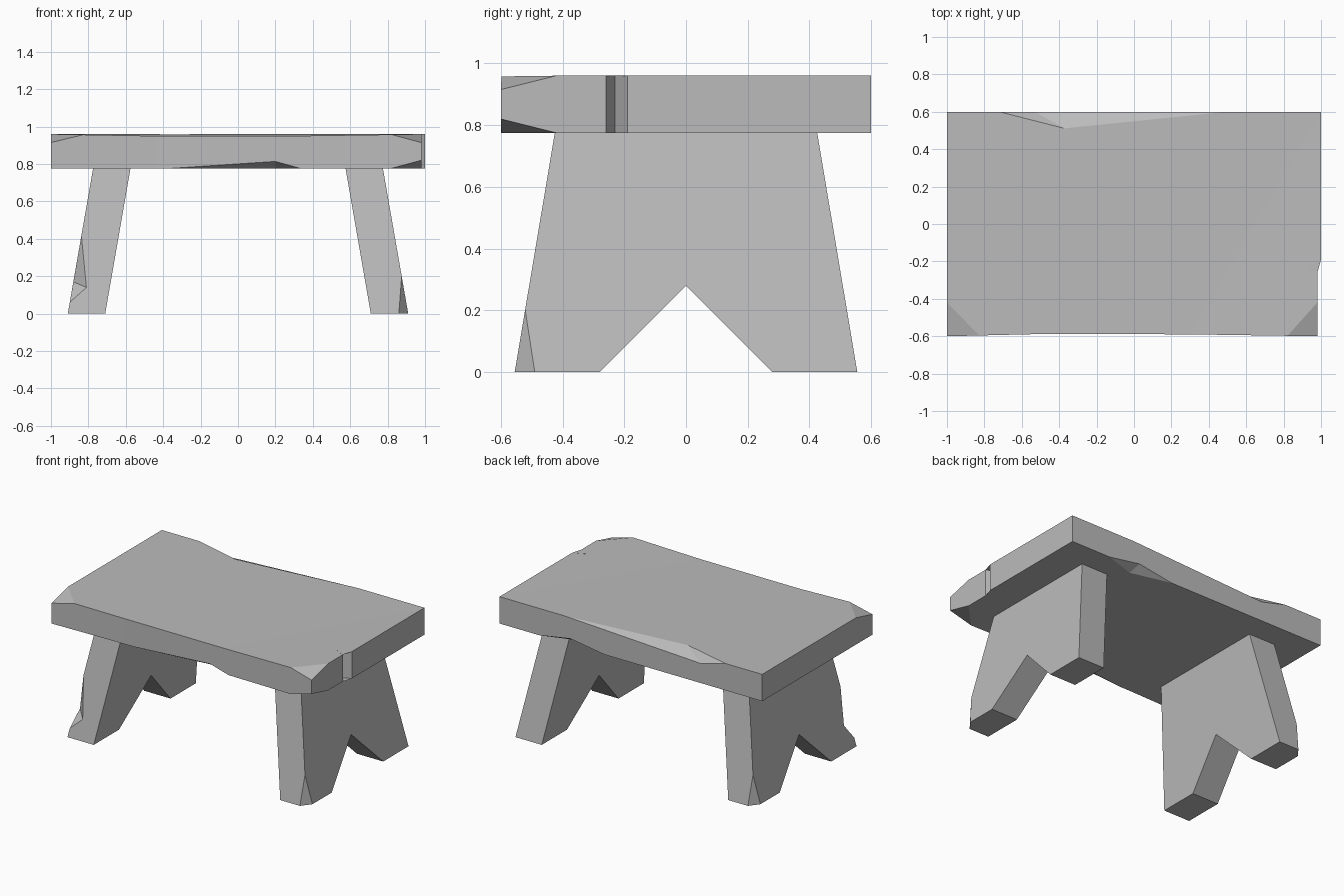
import bpy
import bmesh
from mathutils import Vector

if "Cube" in bpy.data.objects:
    bpy.data.objects.remove(bpy.data.objects["Cube"], do_unlink=True)

stone = bpy.data.materials.new("plain_grey")
grey = (0.5, 0.5, 0.5, 1)
stone.diffuse_color = grey
stone.use_nodes = True
stone.node_tree.nodes["Principled BSDF"].inputs["Base Color"].default_value = grey


def make_object(name, bm):
    bmesh.ops.recalc_face_normals(bm, faces=bm.faces)
    mesh = bpy.data.meshes.new(name)
    bm.to_mesh(mesh)
    bm.free()
    mesh.materials.append(stone)
    obj = bpy.data.objects.new(name, mesh)
    bpy.context.collection.objects.link(obj)
    return obj


def prism(name, lower, upper):
    """Solid between two matching outlines."""
    bm = bmesh.new()
    a = [bm.verts.new(p) for p in lower]
    b = [bm.verts.new(p) for p in upper]
    bm.faces.new(a)
    bm.faces.new(b)
    for i in range(len(a)):
        j = (i + 1) % len(a)
        bm.faces.new((a[i], a[j], b[j], b[i]))
    bmesh.ops.triangulate(bm, faces=[f for f in bm.faces if len(f.verts) > 4])
    return make_object(name, bm)


def chip(obj, points, outward, grow=1):
    """Break a piece off: sweep the points outward and subtract the hull."""
    pts = [Vector(p) for p in points]
    mid = sum(pts, Vector()) / len(pts)
    pts = [mid + (p - mid) * grow for p in pts]
    bm = bmesh.new()
    for p in pts:
        bm.verts.new(p)
        bm.verts.new(p + Vector(outward) * 0.2)
    hull = bmesh.ops.convex_hull(bm, input=bm.verts)
    loose = set(hull["geom_interior"]) | set(hull["geom_unused"])
    bmesh.ops.delete(bm, geom=[v for v in loose if isinstance(v, bmesh.types.BMVert)],
                     context="VERTS")
    cutter = make_object("chip_cutter", bm)
    cutter.hide_render = True
    mod = obj.modifiers.new("chip", "BOOLEAN")
    mod.operation = "DIFFERENCE"
    mod.solver = "EXACT"
    mod.object = cutter
    graph = bpy.context.evaluated_depsgraph_get()
    mesh = bpy.data.meshes.new_from_object(obj.evaluated_get(graph))
    obj.modifiers.clear()
    obj.data = mesh
    bpy.data.objects.remove(cutter, do_unlink=True)


# Seat slab with a nick in its left end and a slightly worn front edge
BOTTOM, TOP = 0.775, 0.96
outline = [(-1, -0.6), (-0.45, -0.587), (0.3, -0.59), (0.98, -0.6), (0.98, -0.26),
           (0.915, -0.23), (1, -0.19), (1, 0.6), (-1, 0.6)]
seat = prism("seat", [(x, y, BOTTOM) for x, y in outline],
             [(x, y, TOP - (0.01 if abs(x) < 0.5 else 0)) for x, y in outline])

# Broken front corners
for s, end in ((-1, 1), (1, 0.98)):
    chip(seat, [(s * end, -0.42, TOP), (s * 0.81, -0.6, TOP), (s * end, -0.6, 0.915)],
         (s, -1, 1), 2)
chip(seat, [(0.98, -0.42, BOTTOM), (0.81, -0.6, BOTTOM), (0.98, -0.6, 0.82)],
     (1, -1, -1), 2)

# Chips along the long edges
chip(seat, [(-0.5, -0.6, BOTTOM), (0.36, -0.6, BOTTOM), (0.2, -0.6, 0.82),
            (0.2, -0.52, BOTTOM)], (0, -1, -1))
chip(seat, [(-0.72, 0.6, TOP), (0.5, 0.6, TOP), (-0.53, 0.6, 0.91),
            (-0.37, 0.51, TOP)], (0, 1, 1))
chip(seat, [(0.2, 0.6, BOTTOM), (0.7, 0.6, BOTTOM), (0.46, 0.6, 0.815),
            (0.48, 0.53, BOTTOM)], (0, 1, -1))

# Splayed board legs with a notched foot
half = [(0.28, 0), (0.555, 0), (0.425, BOTTOM)]
profile = [(0, 0.28)] + half + [(-y, z) for y, z in reversed(half)]
for s, name in ((1, "left_leg"), (-1, "right_leg")):
    leg = prism(name, [(s * (0.71 - 0.174 * z), y, z) for y, z in profile],
                [(s * (0.91 - 0.174 * z), y, z) for y, z in profile])
    # Worn outer corner of one foot, at opposite ends of the two legs
    chip(leg, [(s * 0.86, s * -0.555, 0), (s * 0.91, s * -0.49, 0),
               (s * 0.875, s * -0.521, 0.2)], (s, -s, 0), 2)

# Chip in the front edge of the right leg
chip(leg, [(-0.837, -0.485, 0.42), (-0.9, -0.545, 0.06), (-0.81, -0.532, 0.14),
           (-0.88, -0.46, 0.17)], (-1, -1, 0))
